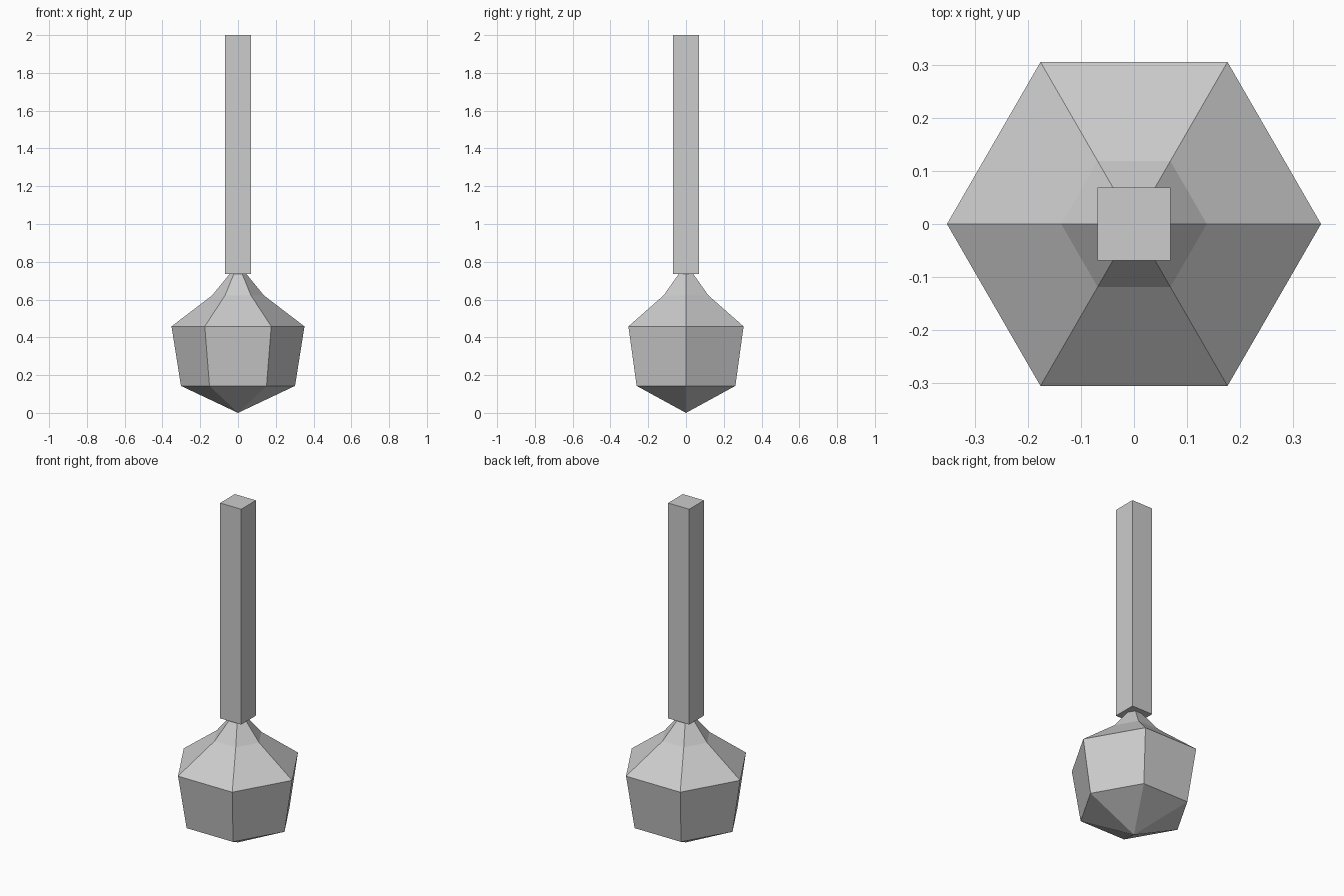
import bpy, bmesh, math

if "Cube" in bpy.data.objects:
    bpy.data.objects.remove(bpy.data.objects["Cube"])

grey = bpy.data.materials.new("plain_grey")
grey.diffuse_color = (0.604, 0.604, 0.604, 1)
grey.use_nodes = True
grey.node_tree.nodes["Principled BSDF"].inputs["Base Color"].default_value = grey.diffuse_color


def add_object(name, bm):
    bmesh.ops.recalc_face_normals(bm, faces=bm.faces)
    mesh = bpy.data.meshes.new(name)
    bm.to_mesh(mesh)
    bm.free()
    mesh.materials.append(grey)
    obj = bpy.data.objects.new(name, mesh)
    bpy.context.collection.objects.link(obj)
    return obj


# Six-sided head: rings of (radius, height) between two points,
# the upper point is hidden inside the shaft
bm = bmesh.new()
rings = [[bm.verts.new((r * math.cos(i * math.pi / 3), r * math.sin(i * math.pi / 3), z))
          for i in range(6)]
         for r, z in [(0.302, 0.143), (0.352, 0.458), (0.137, 0.622)]]
bottom = bm.verts.new((0, 0, 0))
top = bm.verts.new((0, 0, 0.79))
for i in range(6):
    j = (i + 1) % 6
    bm.faces.new((bottom, rings[0][j], rings[0][i]))
    bm.faces.new((top, rings[-1][i], rings[-1][j]))
    for low, high in zip(rings, rings[1:]):
        bm.faces.new((low[i], low[j], high[j], high[i]))
add_object("faceted_head", bm)

# Square shaft
bm = bmesh.new()
bmesh.ops.create_cube(bm, size=1)
bmesh.ops.scale(bm, vec=(0.137, 0.137, 1.264), verts=bm.verts)
bmesh.ops.translate(bm, vec=(0, 0, 1.368), verts=bm.verts)
add_object("square_shaft", bm)
